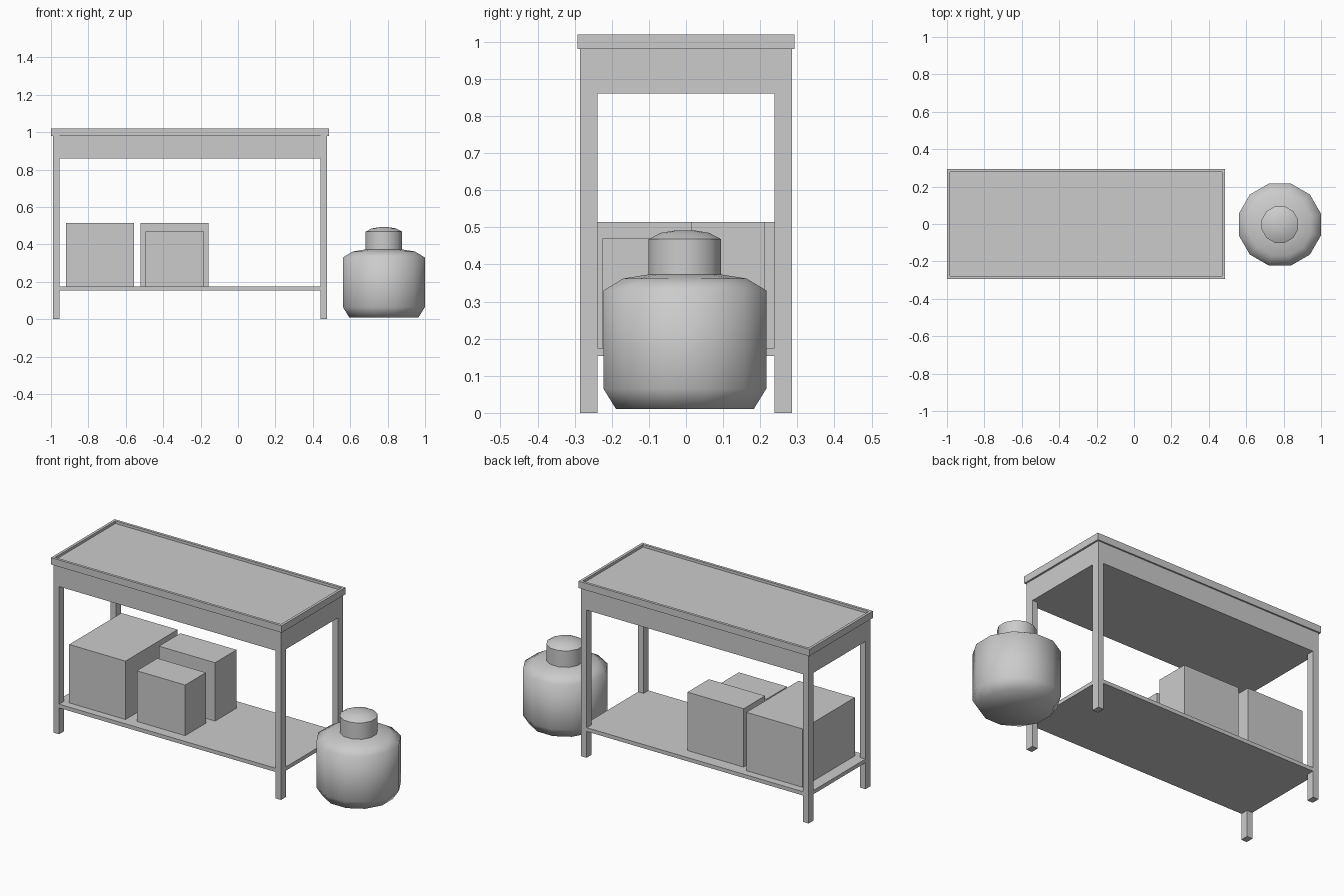
import bpy, bmesh
from math import radians

cube = bpy.data.objects.get("Cube")
if cube:
    bpy.data.objects.remove(cube, do_unlink=True)

GREY = (0.6, 0.6, 0.6, 1)
mat = bpy.data.materials.new("plain_grey")
mat.use_nodes = True
mat.diffuse_color = GREY
mat.node_tree.nodes["Principled BSDF"].inputs["Base Color"].default_value = GREY


def finish(name, bm):
    bmesh.ops.recalc_face_normals(bm, faces=bm.faces)
    mesh = bpy.data.meshes.new(name)
    bm.to_mesh(mesh)
    bm.free()
    mesh.materials.append(mat)
    obj = bpy.data.objects.new(name, mesh)
    bpy.context.collection.objects.link(obj)
    return obj


def box_mesh(lo, hi):
    bm = bmesh.new()
    bmesh.ops.create_cube(bm, size=1)
    for v in bm.verts:
        v.co = [(a + b) / 2 + c * (b - a) for a, b, c in zip(lo, hi, v.co)]
    return bm


def box(name, lo, hi):
    return finish(name, box_mesh(lo, hi))


# Table top with a raised rim around a sunken work surface
bm = box_mesh((-1, -0.293, 0.98), (0.487, 0.293, 1.02))
bm.normal_update()
top = max(bm.faces, key=lambda f: f.calc_center_median().z)
bmesh.ops.inset_region(bm, faces=[top], thickness=0.022)
rim_floor = bmesh.ops.extrude_face_region(bm, geom=[top])
bmesh.ops.translate(bm, vec=(0, 0, -0.015),
                    verts=[v for v in rim_floor["geom"] if isinstance(v, bmesh.types.BMVert)])
if top.is_valid:
    bmesh.ops.delete(bm, geom=[top], context="FACES_ONLY")
finish("table_top", bm)

# Four legs
X0, X1, Y = -0.99, 0.477, 0.285
LEG_X, LEG_Y = 0.036, 0.046
for side, x in (("right", X0), ("left", X1 - LEG_X)):
    for end, y in (("front", -Y), ("back", Y - LEG_Y)):
        box(f"{end}_{side}_leg", (x, y, 0), (x + LEG_X, y + LEG_Y, 0.98))

# Apron and lower shelf, practically flush with the legs
e = 0.001
for name, z0, z1 in (("apron", 0.86, 0.98), ("lower_shelf", 0.153, 0.175)):
    box(name, (X0 + e, -Y + e, z0), (X1 - e, Y - e, z1))

# Storage boxes on the shelf
box("large_box", (-0.92, -0.24, 0.175), (-0.557, 0.24, 0.515))
box("back_box", (-0.52, 0.015, 0.175), (-0.158, 0.212, 0.515))
box("small_box", (-0.495, -0.225, 0.175), (-0.183, -0.035, 0.47))

# Twelve-sided gas bottle, spun from a profile of (radius, height)
profile = [(0, 0.01), (0.192, 0.01), (0.227, 0.065), (0.227, 0.33), (0.172, 0.362),
           (0.101, 0.373), (0.101, 0.468), (0.068, 0.485), (0.025, 0.492), (0, 0.492)]
bm = bmesh.new()
verts = [bm.verts.new((r, 0, z)) for r, z in profile]
edges = [bm.edges.new(pair) for pair in zip(verts, verts[1:])]
bmesh.ops.spin(bm, geom=verts + edges, cent=(0, 0, 0), axis=(0, 0, 1),
               angle=radians(360), steps=12)
bmesh.ops.remove_doubles(bm, verts=bm.verts, dist=0.0005)
bottle = finish("bottle", bm)
bottle.location = (0.78, -0.003, 0)
bottle.rotation_euler.z = radians(15)
bpy.ops.object.select_all(action="DESELECT")
bottle.select_set(True)
bpy.context.view_layer.objects.active = bottle
bpy.ops.object.shade_smooth_by_angle(angle=radians(60))
